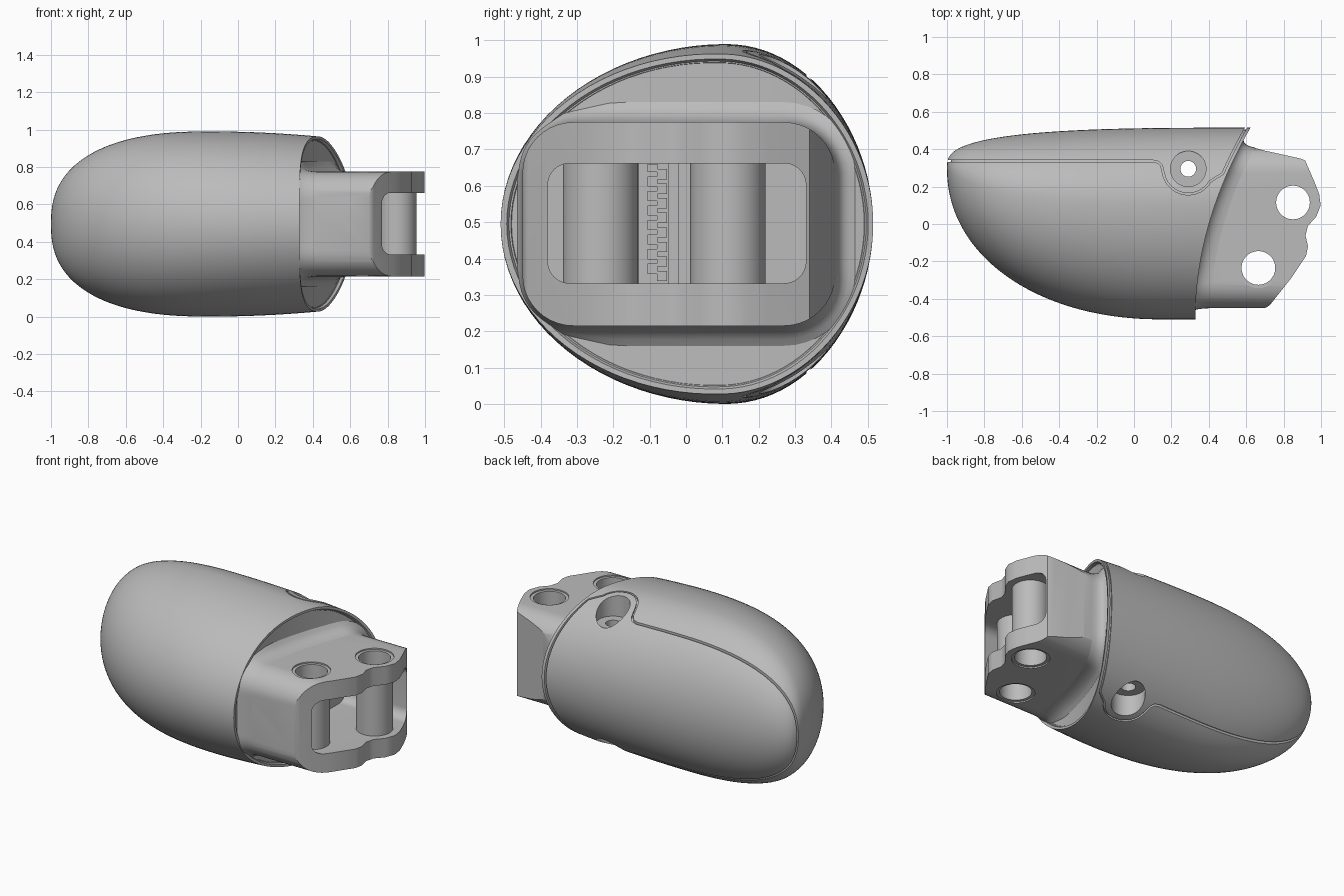
import bpy, bmesh
from math import sin, cos, pi, radians

cube = bpy.data.objects.get("Cube")
if cube:
    bpy.data.objects.remove(cube)

grey = bpy.data.materials.new("matte_grey")
grey.use_nodes = True
grey.diffuse_color = (0.5, 0.5, 0.5, 1)
grey.node_tree.nodes["Principled BSDF"].inputs["Base Color"].default_value = (0.5, 0.5, 0.5, 1)

ZC = 0.495  # mid height


def make(name, verts, faces):
    bm = bmesh.new()
    vs = [bm.verts.new(v) for v in verts]
    for f in faces:
        bm.faces.new([vs[i] for i in f])
    bmesh.ops.remove_doubles(bm, verts=bm.verts, dist=1e-5)
    bmesh.ops.recalc_face_normals(bm, faces=bm.faces)
    me = bpy.data.meshes.new(name)
    bm.to_mesh(me)
    bm.free()
    me.materials.append(grey)
    ob = bpy.data.objects.new(name, me)
    bpy.context.collection.objects.link(ob)
    return ob


def loft(name, rings, caps=True):
    n = len(rings[0])
    verts = [p for r in rings for p in r]
    faces = [(i * n + j, i * n + (j + 1) % n, (i + 1) * n + (j + 1) % n, (i + 1) * n + j)
             for i in range(len(rings) - 1) for j in range(n)]
    if caps:
        faces += [tuple(range(n)), tuple(range(len(verts) - n, len(verts)))]
    return make(name, verts, faces)


def prism(name, outline, lo, hi, axis="z"):
    if axis == "z":
        return loft(name, [[(a, b, h) for a, b in outline] for h in (lo, hi)])
    return loft(name, [[(h, a, b) for a, b in outline] for h in (lo, hi)])


def circle(cx, cy, r, n=48):
    return [(cx + r * cos(2 * pi * i / n), cy + r * sin(2 * pi * i / n)) for i in range(n)]


def round_rect(a0, a1, b0, b1, r, n=10):
    """Rounded rectangle as (a, b, outward angle)."""
    pts = []
    for k, (ca, cb) in enumerate([(a1 - r, b1 - r), (a0 + r, b1 - r), (a0 + r, b0 + r), (a1 - r, b0 + r)]):
        for i in range(n + 1):
            t = (k + i / n) * pi / 2
            pts.append((ca + r * cos(t), cb + r * sin(t), t))
    return pts


def flat(pts):
    return [p[:2] for p in pts]


def boolean(ob, cutters, operation="DIFFERENCE"):
    bpy.context.view_layer.objects.active = ob
    for c in cutters:
        m = ob.modifiers.new("cut", "BOOLEAN")
        m.operation, m.object, m.solver = operation, c, "EXACT"
        bpy.ops.object.modifier_apply(modifier=m.name)


def smooth(ob, angle=32):
    bpy.ops.object.select_all(action="DESELECT")
    ob.select_set(True)
    bpy.context.view_layer.objects.active = ob
    bpy.ops.object.shade_smooth_by_angle(angle=radians(angle))


# Body: egg-shaped sections lofted from nose to a slanting curved mouth
def mouth(y):
    return 0.328 + 0.292 * max(0, (y + 0.51) / 1.02) ** 2


def arch(u, n):
    return max(0, 1 - min(1, max(0, u)) ** n) ** (1 / n)


def section(x, a):
    front = 0.3 - 0.81 * arch((0.15 - x) / 1.15, 2.1)
    back = 0.3 + 0.215 * arch((0.6 - x) / 1.6, 3)
    half = 0.495 * arch((-0.15 - x) / 0.85, 2.45) - 0.045 * (max(0, x + 0.15) / 0.75) ** 2
    mid = front + 0.6 * (back - front)
    reach = back - mid if cos(a) > 0 else mid - front
    return mid + reach * cos(a), ZC + half * sin(a)


def body(name):
    rings, n, steps = [], 96, 56
    for i in range(steps + 1):
        t, ring = (i / steps) ** 2.3, []
        for j in range(n):
            a = 2 * pi * j / n
            x = -1 + 1.4 * t
            for _ in range(25):
                y, z = section(x, a)
                x = -1 + t * (mouth(y) + 1)
            ring.append((x, y, z))
        rings.append(ring)
    rim = rings[-1]
    for k, dx in ((0.97, 0), (0.955, -0.015), (0.7, -0.015), (0.35, -0.015), (0, -0.015)):
        ring = []
        for x, y, z in rim:
            yy = 0.05 + (y - 0.05) * k
            ring.append((mouth(yy) + dx, yy, ZC + (z - ZC) * k))
        rings.append(ring)
    return loft(name, rings, caps=False)


shell = body("outer_shell")
core = body("inner_core")
centre = (-0.2, 0.05, ZC)
for v in core.data.vertices:
    v.co = [c + (p - c) * 0.979 for p, c in zip(v.co, centre)]

# Seam groove between lid and body, curling round the screw boss
SX, SY = 0.29, 0.295
path = [(-1.1, 0.337), (0.1, 0.337), (0.13, 0.33), (0.147, 0.312)]
path += [(SX + 0.135 * cos(radians(d)), SY + 0.135 * sin(radians(d))) for d in range(190, 331, 10)]
path += [(mouth(y) - 0.024, y) for y in (0.27, 0.32, 0.37, 0.42, 0.47, 0.54)]
left, right = [], []
for i, (x, y) in enumerate(path):
    p, q = path[max(0, i - 1)], path[min(len(path) - 1, i + 1)]
    dx, dy = q[0] - p[0], q[1] - p[1]
    d = (dx * dx + dy * dy) ** 0.5 / 0.005
    left.append((x - dy / d, y + dx / d))
    right.append((x + dy / d, y - dx / d))
groove = prism("groove_cutter", left + right[::-1], -0.2, 1.2)

# Screw hole with a counterbore on each side
screw = [prism("screw_cutter", circle(SX, SY, 0.042), -0.2, 1.2),
         prism("bore_top_cutter", circle(SX, SY, 0.095), 0.83, 1.2),
         prism("bore_bottom_cutter", circle(SX, SY, 0.095), -0.2, 2 * ZC - 0.83)]
slot = prism("slot_cutter", flat(round_rect(-0.38, 0.33, 0.332, 0.662, 0.06)), 0.5, 1.2, "x")
boolean(shell, [groove, slot] + screw)
boolean(core, [slot] + screw)

# Hinge block: top outline trimmed to a rounded section
outline = [(0.3, -0.45), (0.7, -0.45), (0.725, -0.435), (0.84, -0.29), (0.92, -0.17), (0.93, -0.12),
           (0.917, -0.06), (0.93, -0.01), (0.975, 0.04), (0.998, 0.1), (0.99, 0.16),
           (0.965, 0.225), (0.915, 0.34), (0.89, 0.35), (0.8, 0.37), (0.7, 0.392), (0.6, 0.42), (0.42, 0.42)]
LO, HI = 0.215, 0.775
BAR = round_rect(-0.45, 0.41, LO, HI, 0.14)
block = prism("hinge_block", outline, LO, HI)
trim = prism("trim_cutter", flat(BAR), 0.2, 1.2, "x")
boolean(block, [trim], "INTERSECT")

# Pin holes with a shallow seat around each end
PINS = ((0.665, -0.235), (0.85, 0.115))
holes = []
for x, y in PINS:
    holes.append(prism("pin_cutter", circle(x, y, 0.09), 0, 1))
    for z in (LO, HI):
        holes.append(prism("seat_cutter", circle(x, y, 0.108), z - 0.008, z + 0.008))
boolean(block, [slot] + holes)

# Hollow pins bridging the slot
pins = []
for name, (x, y) in zip(("front_pin", "rear_pin"), PINS):
    profile = [(0.09, 0.32), (0.104, 0.32), (0.104, 0.675), (0.09, 0.675), (0.09, 0.32)]
    pins.append(loft(name, [[(a, b, z) for a, b in circle(x, y, r)] for r, z in profile], caps=False))

# Concave fillet from the mouth face to the hinge block, with long sides subdivided
base = []
for i, (y, z, t) in enumerate(BAR):
    y2, z2, _ = BAR[(i + 1) % len(BAR)]
    cuts = 12 if i % 11 == 10 else 1
    base += [(y + (y2 - y) * k / cuts, z + (z2 - z) * k / cuts, t) for k in range(cuts)]
rings = []
for off, dx in ((0, 0.08), (0.004, 0.055), (0.012, 0.032), (0.024, 0.012), (0.038, 0), (0.055, -0.012)):
    ring = []
    for y, z, t in base:
        o = off * min(1, max(0.25, (y + 0.45) / 0.25))
        yy = y + o * cos(t)
        ring.append((mouth(yy) + dx, yy, z + o * sin(t)))
    rings.append(ring)
fillet = loft("neck_fillet", rings, caps=False)


# Interlocking teeth and rib at the back of the slot
def box(name, y0, y1, z0, z1):
    prism(name, [(0.48, y0), (0.57, y0), (0.57, y1), (0.48, y1)], z0, z1)


for i in range(8):
    z = 0.338 + i * 0.04
    box("left_tooth", -0.08, -0.052, z, z + 0.028)
    box("right_tooth", -0.106, -0.078, z + 0.02, min(0.66, z + 0.048))
box("slot_rib", -0.05, -0.02, 0.33, 0.664)

for ob in [shell, core, block, fillet] + pins:
    smooth(ob)
for c in [groove, trim, slot] + screw + holes:
    bpy.data.objects.remove(c)
